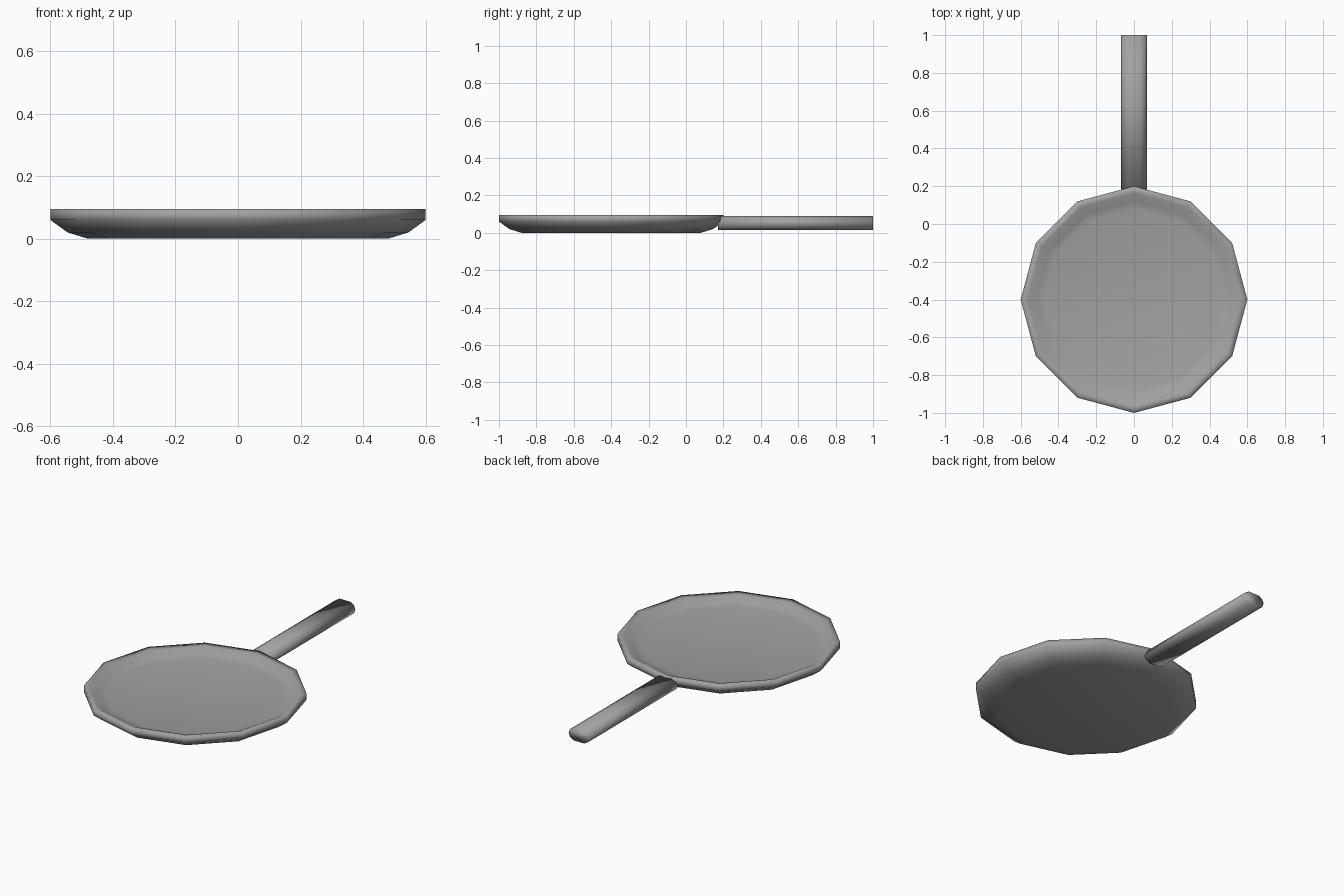
import bpy, bmesh, math

if "Cube" in bpy.data.objects:
    bpy.data.objects.remove(bpy.data.objects["Cube"], do_unlink=True)

# One grey metal for the whole pan
metal = bpy.data.materials.new("grey metal")
metal.use_nodes = True
colour = (0.36, 0.36, 0.36, 1)
metal.diffuse_color = colour
metal.node_tree.nodes["Principled BSDF"].inputs["Base Color"].default_value = colour


def loft(name, rings):
    """Bridge equal-length rings of points, cap both ends and shade smooth."""
    bm = bmesh.new()
    loops = [[bm.verts.new(p) for p in ring] for ring in rings]
    n = len(loops[0])
    for a, b in zip(loops, loops[1:]):
        for i in range(n):
            j = (i + 1) % n
            bm.faces.new((a[i], a[j], b[j], b[i]))
    for cap in (loops[0], loops[-1]):
        bm.faces.new(cap)
    bmesh.ops.recalc_face_normals(bm, faces=bm.faces)
    for face in bm.faces:
        face.smooth = True
    mesh = bpy.data.meshes.new(name)
    bm.to_mesh(mesh)
    bm.free()
    mesh.materials.append(metal)
    obj = bpy.data.objects.new(name, mesh)
    bpy.context.collection.objects.link(obj)


def dish_ring(r, z):
    turns = [math.tau * i / 12 for i in range(12)]
    return [(r * math.cos(t), r * math.sin(t) - 0.4, z) for t in turns]


# Twelve-sided dish: outside up to the rim, then a shallow inside with a raised floor
profile = [(0.48, 0), (0.545, 0.02), (0.6, 0.06), (0.6, 0.095),
           (0.565, 0.09), (0.52, 0.068), (0.48, 0.06)]
loft("pan_dish", [dish_ring(r, z) for r, z in profile])

# Handle: flattened bar with chamfered sides
half = [(0.035, 0.015), (0.06, 0.03), (0.068, 0.052), (0.06, 0.075), (0.035, 0.09)]
section = half + [(-x, z) for x, z in reversed(half)]
loft("handle", [[(x, y, z) for x, z in section] for y in (0.17, 1)])
